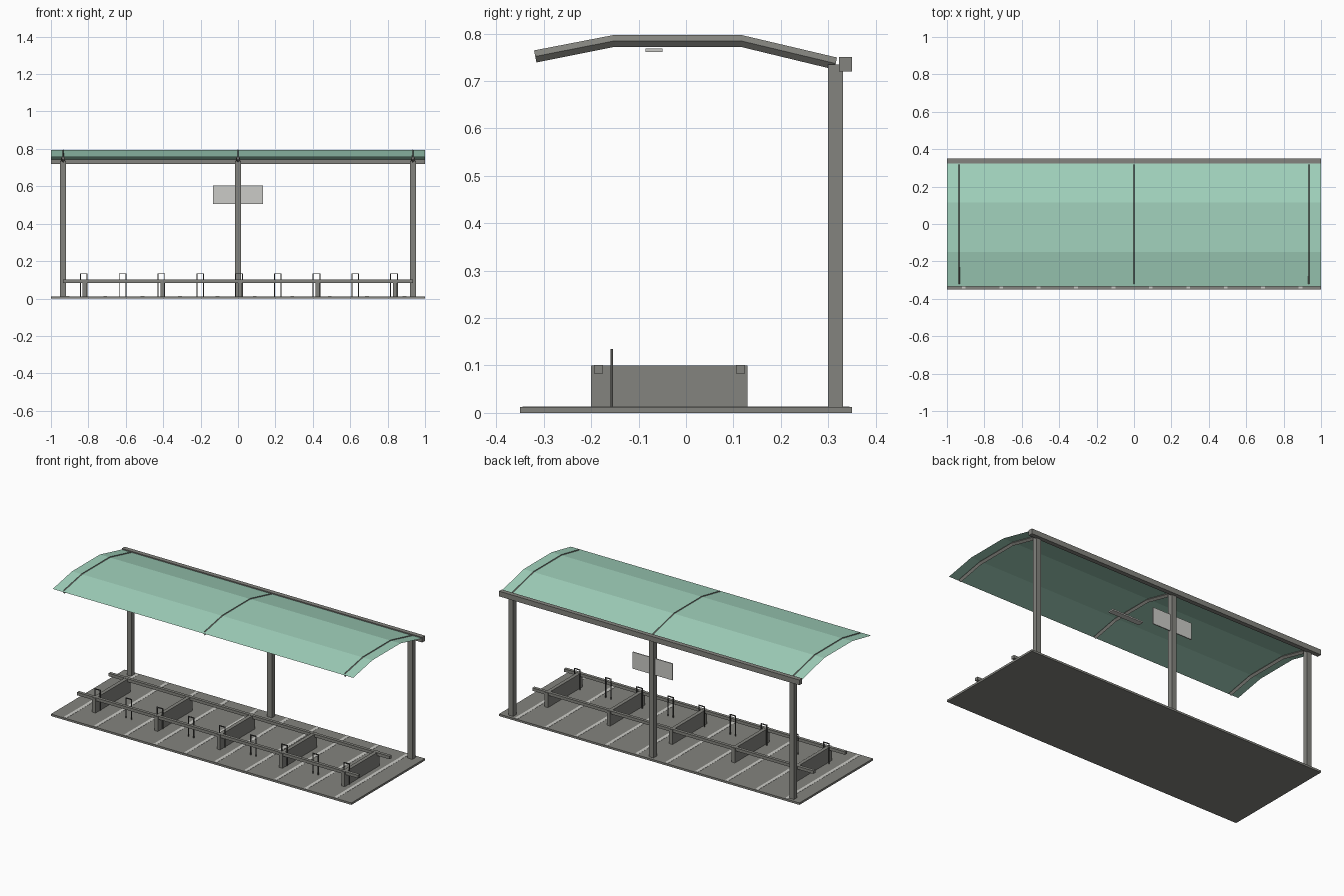
import bpy, bmesh
from mathutils import Vector

old = bpy.data.objects.get("Cube")
if old:
    bpy.data.objects.remove(old, do_unlink=True)


def material(name, rgb):
    m = bpy.data.materials.new(name)
    m.use_nodes = True
    m.diffuse_color = (*rgb, 1)
    m.node_tree.nodes["Principled BSDF"].inputs["Base Color"].default_value = (*rgb, 1)
    return m


STEEL = material("warm grey", (0.23, 0.23, 0.21))
DARK = material("dark hoop grey", (0.08, 0.08, 0.075))
GLASS = material("pale green", (0.36, 0.65, 0.51))
LIGHT = material("light grey", (0.6, 0.6, 0.57))


def finish(bm, name, mat):
    bmesh.ops.recalc_face_normals(bm, faces=bm.faces)
    me = bpy.data.meshes.new(name)
    bm.to_mesh(me)
    bm.free()
    me.materials.append(mat)
    ob = bpy.data.objects.new(name, me)
    bpy.context.collection.objects.link(ob)
    return ob


def box(name, mat, x, y, z):
    """Box from (low, high) ranges on each axis."""
    bm = bmesh.new()
    bmesh.ops.create_cube(bm, size=1)
    for v in bm.verts:
        v.co = [(a + b) / 2 + c * (b - a) for (a, b), c in zip((x, y, z), v.co)]
    return finish(bm, name, mat)


def around(c, width):
    return (c - width / 2, c + width / 2)


def sweep(name, mat, rings, closed=True):
    """Skin a list of equal-length cross-sections."""
    bm = bmesh.new()
    rows = [[bm.verts.new(p) for p in ring] for ring in rings]
    n = len(rows[0])
    for a, b in zip(rows, rows[1:]):
        for i in range(n if closed else n - 1):
            j = (i + 1) % n
            bm.faces.new((a[i], a[j], b[j], b[i]))
    if closed:
        bm.faces.new(rows[0])
        bm.faces.new(rows[-1])
    return finish(bm, name, mat)


# Ground slab with painted bay lines
SLAB = 0.012
box("ground_slab", STEEL, (-1, 1), (-0.35, 0.35), (0, SLAB))
for i in range(10):
    box(f"bay_line_{i}", LIGHT, around(-0.91 + 0.2 * i, 0.02), (-0.345, 0.345), (SLAB, SLAB + 0.001))

# Posts and rear beam
RIB_X = (-0.935, 0, 0.935)
for i, x in enumerate(RIB_X):
    box(f"post_{i}", STEEL, around(x, 0.031), (0.3, 0.331), (SLAB, 0.735))
box("rear_beam", STEEL, (-1, 1), (0.323, 0.35), (0.72, 0.751))

# Diamond-section roof ribs following the bent profile
PATH = [(-0.318, 0.752), (-0.15, 0.785), (0.115, 0.785), (0.316, 0.737)]
TILT = (-0.2, 0, 0, 0.2)
H = 0.0127
for i, x in enumerate(RIB_X):
    rings = []
    for (y, z), t in zip(PATH, TILT):
        c, up = Vector((x, y, z)), Vector((0, t, 1)) * H
        side = Vector((H * 0.85, 0, 0))
        rings.append([c + up, c + side, c - up, c - side])
    sweep(f"roof_rib_{i}", STEEL, rings)

# Roof sheet
ROOF = [(-0.333, 0.758), (-0.15, 0.794), (0.115, 0.794), (0.33, 0.743)]
sweep("roof_sheet", GLASS, [[(-1, y, z), (1, y, z)] for y, z in ROOF], closed=False)

# Lamp and sign
box("lamp", LIGHT, around(0, 0.21), (-0.085, -0.05), (0.761, 0.769))
box("sign_panel", LIGHT, around(0, 0.265), around(0.315, 0.006), (0.505, 0.605))

# Wheel rails
for name, y in (("front_rail", -0.185), ("rear_rail", 0.115)):
    box(name, STEEL, (-0.935, 0.935), around(y, 0.019), (0.083, 0.101))

# Divider walls on every second bay, a locking hoop on each
WIRE = 0.005
for i in range(9):
    x = 0.005 + (i - 4) * 0.2073
    if i % 2 == 0:
        box(f"divider_{i}", STEEL, around(x + 0.005, 0.022), (-0.2, 0.13), (SLAB, 0.1))
    y = around(-0.157, WIRE)
    for side, s in (("left", 1), ("right", -1)):
        box(f"hoop_{i}_{side}_leg", DARK, around(x + s * 0.018, WIRE), y, (SLAB, 0.135))
    box(f"hoop_{i}_top", DARK, around(x, 0.036), y, (0.13, 0.135))
